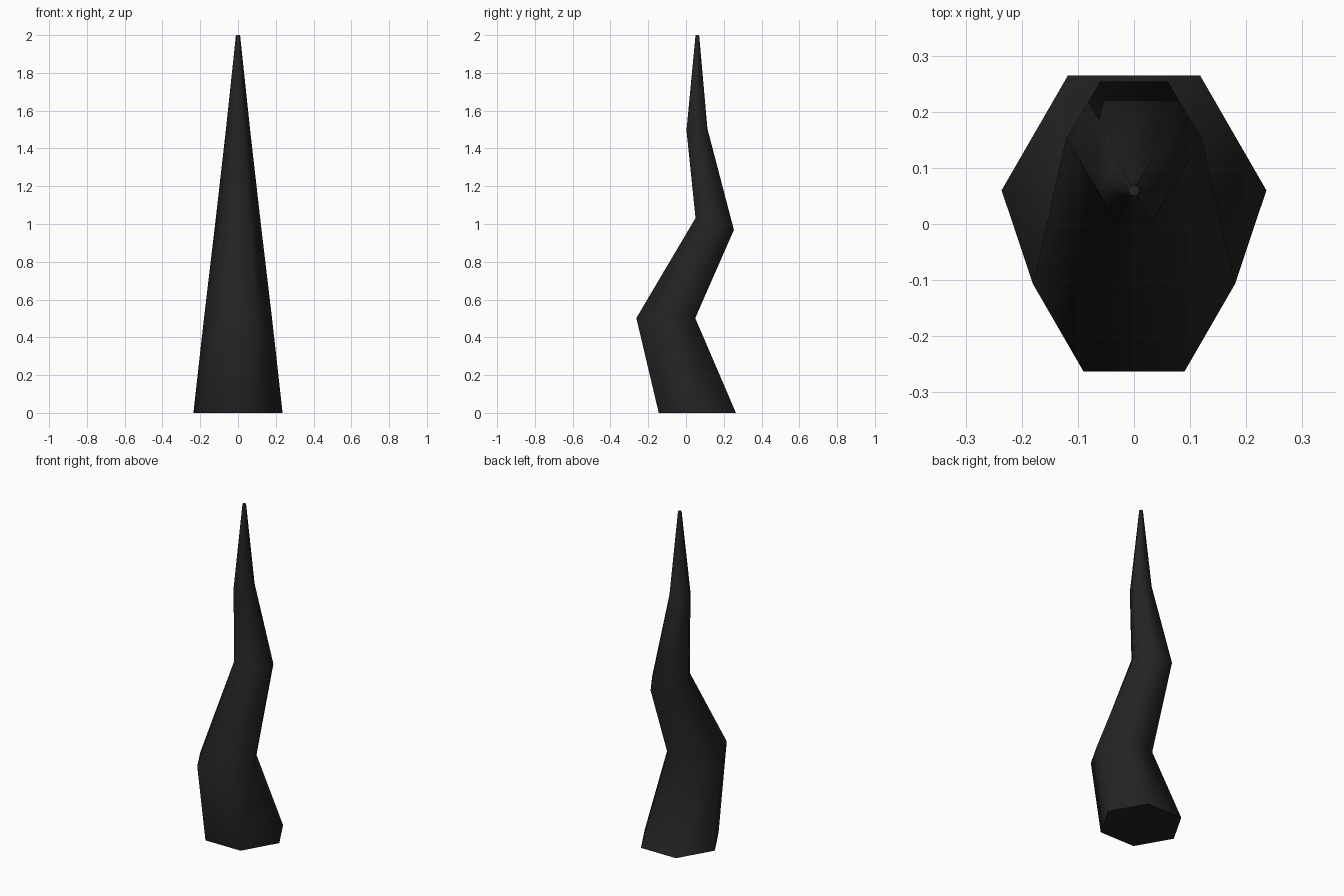
import bpy, bmesh, math

if "Cube" in bpy.data.objects:
    bpy.data.objects.remove(bpy.data.objects["Cube"])

# One dark colour
mat = bpy.data.materials.new("charcoal black")
mat.diffuse_color = (0.017, 0.017, 0.017, 1)
mat.use_nodes = True
mat.node_tree.nodes["Principled BSDF"].inputs["Base Color"].default_value = mat.diffuse_color

# Hexagonal sections: centre y, centre z, radius, tilt slope in y
sections = [(0.06, 0.0, 0.236, 0.0), (-0.107, 0.502, 0.18, 0.0),
            (0.152, 1.0, 0.121, -0.31), (0.058, 1.5, 0.064, 0.08),
            (0.06, 2.0, 0.011, 0.0)]

bm = bmesh.new()
rings = []
for cy, cz, r, slope in sections:
    ring = []
    for i in range(6):
        a = math.radians(60 * i)
        dy = r * math.sin(a)
        if abs(slope) > 0.2:
            dy *= 0.97
        ring.append(bm.verts.new((r * math.cos(a), cy + dy, cz + dy * slope)))
    rings.append(ring)

# Crooked tapering sides, smooth shaded
for lo, hi in zip(rings, rings[1:]):
    for i in range(6):
        j = (i + 1) % 6
        bm.faces.new((lo[i], lo[j], hi[j], hi[i])).smooth = True

# Flat end caps with hard rims
for cap in (bm.faces.new(rings[0][::-1]), bm.faces.new(rings[-1])):
    for e in cap.edges:
        e.smooth = False

mesh = bpy.data.meshes.new("crooked_spike")
bm.to_mesh(mesh)
bm.free()
mesh.materials.append(mat)
obj = bpy.data.objects.new("crooked_spike", mesh)
bpy.context.collection.objects.link(obj)
